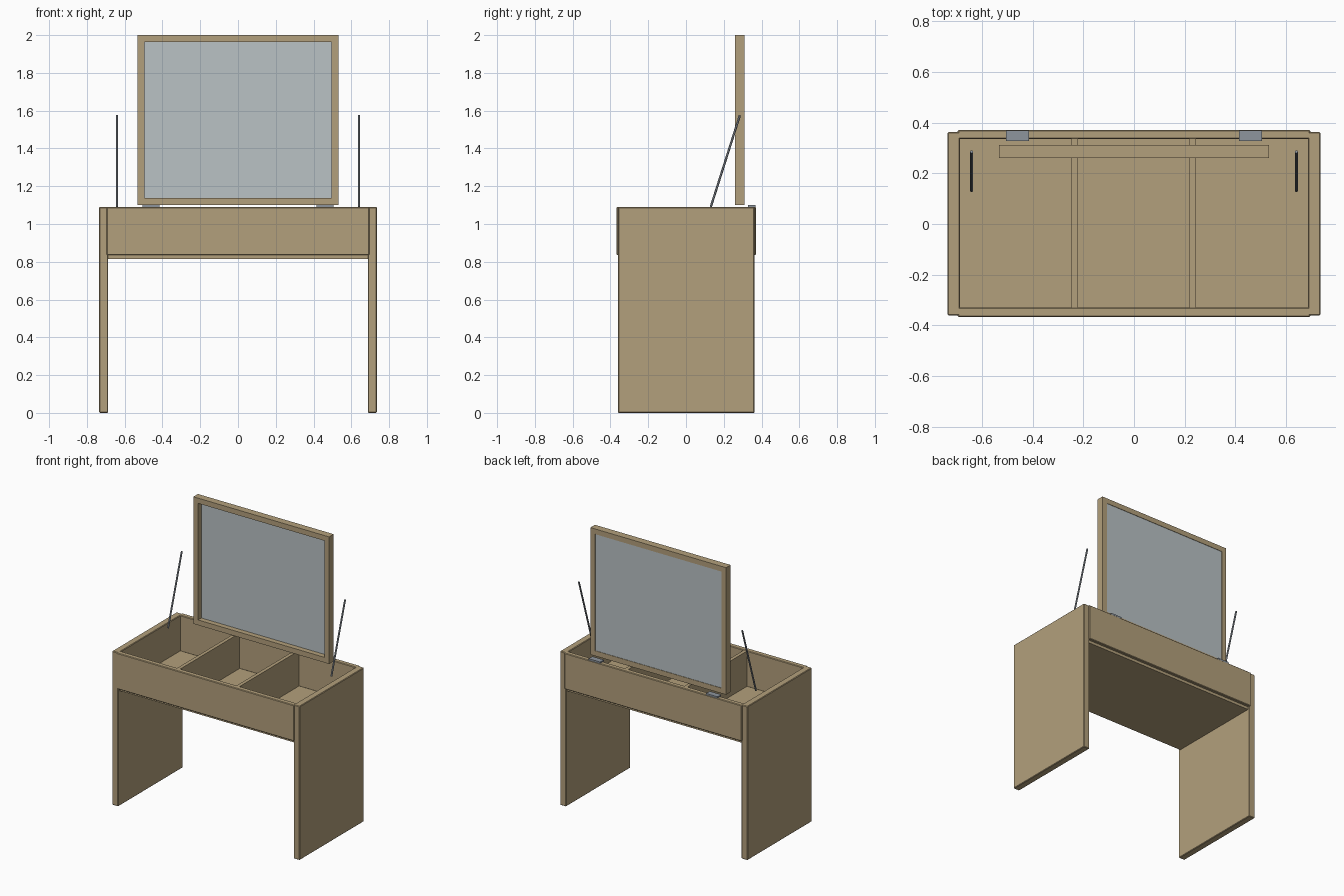
import bpy
from mathutils import Vector

default = bpy.data.objects.get("Cube")
if default:
    bpy.data.objects.remove(default, do_unlink=True)


def material(name, rgb):
    mat = bpy.data.materials.new(name)
    mat.use_nodes = True
    colour = (*rgb, 1)
    mat.diffuse_color = colour
    mat.node_tree.nodes["Principled BSDF"].inputs["Base Color"].default_value = colour
    return mat


wood = material("tan wood", (0.45, 0.35, 0.2))
glass = material("mirror glass", (0.49, 0.54, 0.56))
metal = material("grey metal", (0.27, 0.3, 0.34))


def box(name, low, high, mat, bevel=0.0):
    """Box spanning two corners, with an optional small chamfer."""
    low, high = Vector(low), Vector(high)
    bpy.ops.mesh.primitive_cube_add(size=1, location=(low + high) / 2)
    obj = bpy.context.object
    obj.name = name
    obj.scale = high - low
    bpy.ops.object.transform_apply(location=False, rotation=False, scale=True)
    obj.data.materials.append(mat)
    if bevel:
        mod = obj.modifiers.new("chamfer", 'BEVEL')
        mod.width = bevel
        mod.segments = 1
    return obj


def rod(name, start, end, radius, mat):
    start, end = Vector(start), Vector(end)
    axis = end - start
    bpy.ops.mesh.primitive_cylinder_add(vertices=12, radius=radius, depth=axis.length,
                                        location=(start + end) / 2)
    obj = bpy.context.object
    obj.name = name
    obj.rotation_euler = axis.to_track_quat('Z', 'Y').to_euler()
    obj.data.materials.append(mat)
    bpy.ops.object.shade_smooth_by_angle()


TOP = 1.09
EDGE = 0.004

# Carcass: front and back rails, floor board and dividers
box("front_panel", (-0.695, -0.367, 0.835), (0.695, -0.33, TOP), wood, EDGE)
box("back_panel", (-0.695, 0.335, 0.835), (0.695, 0.37, TOP), wood, EDGE)
box("compartment_floor", (-0.687, -0.345, 0.815), (0.687, 0.35, 0.838), wood)
for side, x in (("right", -0.234), ("left", 0.231)):
    box(side + "_divider", (x - 0.0125, -0.332, 0.836), (x + 0.0125, 0.337, TOP - 0.002), wood)

# Mirrored parts: side panels, lid struts and hinges
for side, s in (("right", -1), ("left", 1)):
    xs = sorted((s * 0.687, s * 0.735))
    box(side + "_side_panel", (xs[0], -0.36, 0), (xs[1], 0.362, TOP), wood, EDGE)
    rod(side + "_lid_strut", (s * 0.64, 0.131, TOP), (s * 0.64, 0.285, 1.575), 0.006, metal)
    xs = sorted((s * 0.415, s * 0.505))
    box(side + "_hinge", (xs[0], 0.327, TOP - 0.002), (xs[1], 0.368, 1.1), metal)

# Raised lid: four frame rails around the mirror
W, B, H, Y0, Y1, R = 0.532, 1.1, 2.0, 0.26, 0.311, 0.037
box("mirror_frame_bottom", (-W, Y0, B), (W, Y1, B + R), wood)
box("mirror_frame_top", (-W, Y0, H - R), (W, Y1, H), wood)
for side, s in (("right", -1), ("left", 1)):
    xs = sorted((s * W, s * (W - R)))
    box("mirror_frame_" + side, (xs[0], Y0, B + R), (xs[1], Y1, H - R), wood)
box("mirror_glass", (R - W, Y1 - 0.014, B + R), (W - R, Y1 - 0.003, H - R), glass)
